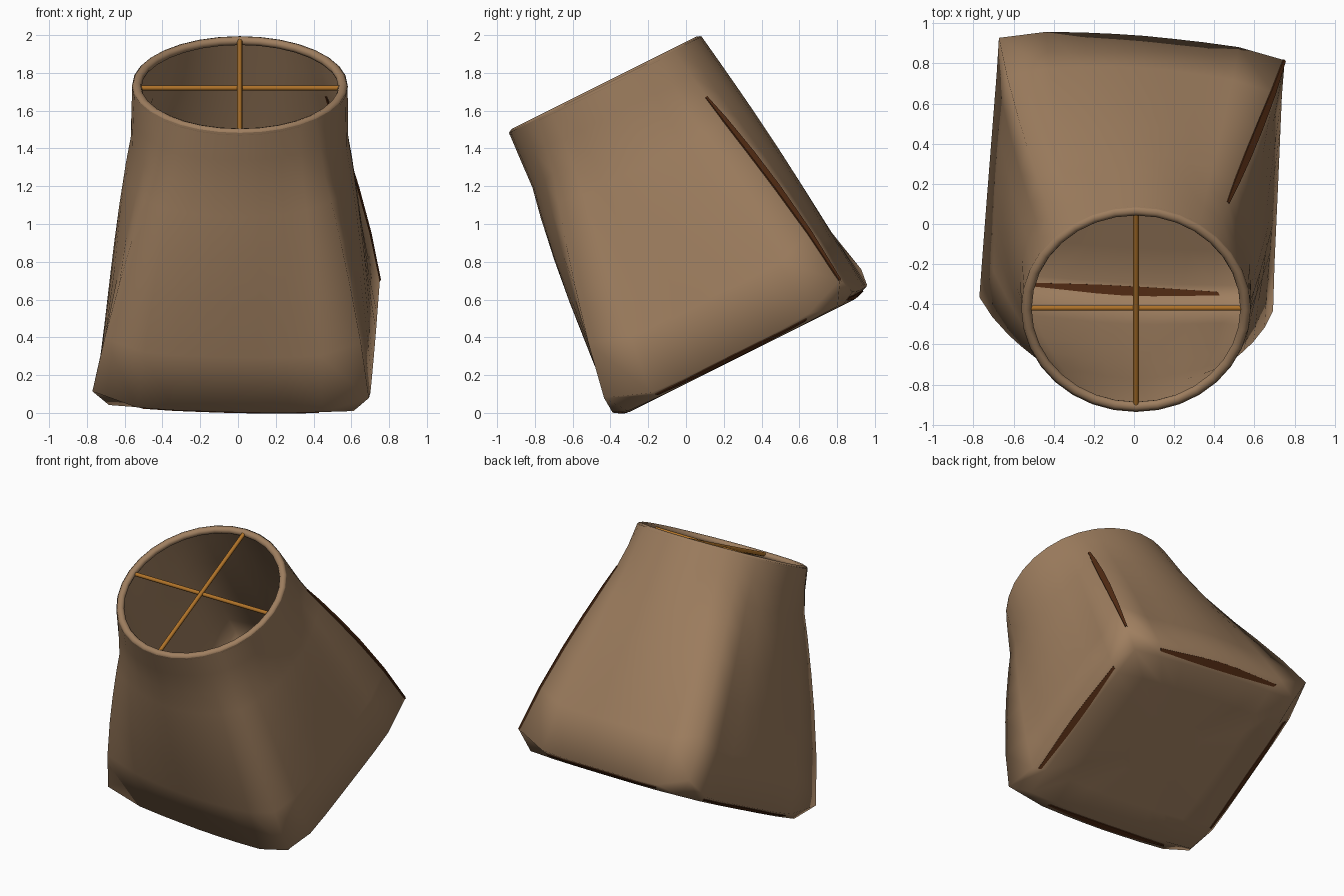
import bpy, bmesh, math
from mathutils import Vector, Matrix

if "Cube" in bpy.data.objects:
    bpy.data.objects.remove(bpy.data.objects["Cube"])

N = 32
CY = 0.395                 # axis position in the tilted frame
TOP = 1.745                # rim height along the axis
TWIST = -0.07
TILT = Matrix.Rotation(math.atan2(0.51, 1.02), 4, 'X')


def material(name, rgb):
    m = bpy.data.materials.new(name)
    m.diffuse_color = (*rgb, 1)
    m.use_nodes = True
    m.node_tree.nodes["Principled BSDF"].inputs["Base Color"].default_value = m.diffuse_color
    return m


TAN = material("woven_tan", (0.345, 0.21, 0.115))
DARK = material("dark_seam_brown", (0.09, 0.026, 0.007))
WOOD = material("orange_wood", (0.43, 0.17, 0.022))


def finish(name, bm, mat, angle):
    bmesh.ops.recalc_face_normals(bm, faces=bm.faces)
    me = bpy.data.meshes.new(name)
    bm.to_mesh(me)
    bm.free()
    me.materials.append(mat)
    for p in me.polygons:
        p.use_smooth = True
    me.set_sharp_from_angle(angle=math.radians(angle))
    ob = bpy.data.objects.new(name, me)
    bpy.context.collection.objects.link(ob)
    ob.matrix_world = TILT
    return ob


def square(k):
    """Unit square point, closeness to a corner (0..1), circle point."""
    a = 2 * math.pi * k / N
    c, s = math.cos(a), math.sin(a)
    big, small = max(abs(c), abs(s)), min(abs(c), abs(s))
    return Vector((c / big, s / big, 0)), small / big, Vector((c, s, 0))


def place(p, z, t):
    """Twist and slightly skew the right side, then move onto the axis."""
    q = Matrix.Rotation(TWIST * t, 3, 'Z') @ p
    right = max(0, q.x) * t
    return Vector((q.x - 0.045 * right * q.y + 0.01 * (1 - t),
                   q.y * (1 - 0.045 * right) + CY, z))


def wall(k, t):
    """Wall point: circle at t=0 blending to a square at t=1, fuller at the back."""
    sq, s, ci = square(k)
    back = max(0, (ci.y - 0.6) / 0.4)
    front = max(0, (-ci.y - 0.6) / 0.4)
    flare = max(0, (t - 0.2) / 0.8) ** 0.9
    flare += (t - flare) * back
    belly = math.sin(math.pi * t) * (0.01 + 0.022 * front + 0.012 * back)
    size = 0.57 + (0.15 + 0.022 * back + 0.008 * front) * flare + belly
    p = (ci * size).lerp(sq * size, 1 - (1 - t) ** 1.3)
    low = 0.17 + 0.095 * s ** 6
    return place(p, TOP + (low - TOP) * t, t)


def base(k, f):
    """Base point, f=1 at the base edge."""
    sq, s, ci = square(k)
    return place(sq * (0.655 - 0.015 * s * s) * f, 0.138 + 0.008 * s ** 4 * f, 1)


# basket body: round mouth, square foot, cut corners
bm = bmesh.new()
rings = [[bm.verts.new(wall(k, t)) for k in range(N)]
         for t in (0, 0.1, 0.2, 0.3, 0.45, 0.6, 0.8, 1)]
rings += [[bm.verts.new(base(k, f)) for k in range(N)] for f in (1, 0.7, 0.35)]
for r0, r1 in zip(rings, rings[1:]):
    for k in range(N):
        bm.faces.new((r0[k], r0[(k + 1) % N], r1[(k + 1) % N], r1[k]))
bm.faces.new(rings[-1])
finish("basket_body", bm, TAN, 120)

# rolled rim
bm = bmesh.new()
M = 8
tube = []
for k in range(N):
    a = 2 * math.pi * k / N
    tube.append([bm.verts.new((
        0.01 + (0.546 + 0.026 * math.cos(b)) * math.cos(a),
        CY + (0.546 + 0.026 * math.cos(b)) * math.sin(a),
        TOP - 0.012 + 0.024 * math.sin(b)))
        for b in (2 * math.pi * j / M for j in range(M))])
for k in range(N):
    r0, r1 = tube[k], tube[(k + 1) % N]
    for j in range(M):
        bm.faces.new((r0[j], r1[j], r1[(j + 1) % M], r0[(j + 1) % M]))
finish("basket_rim", bm, TAN, 60)

# crossed sticks in the mouth
for name, ang, z in (("cross_stick_side", 0, 1.726), ("cross_stick_front", math.pi / 2, 1.738)):
    bm = bmesh.new()
    mat = (Matrix.Translation((0.01, CY, z)) @ Matrix.Rotation(ang, 4, 'Z')
           @ Matrix.Rotation(math.pi / 2, 4, 'Y'))
    bmesh.ops.create_cone(bm, cap_ends=True, segments=8, radius1=0.014,
                          radius2=0.014, depth=1.07, matrix=mat)
    finish(name, bm, WOOD, 50)


def ribbon(name, rows):
    """Thin tapering plate from rows of (middle, half width, normal)."""
    bm = bmesh.new()
    loops = []
    for i, (mid, half, nrm) in enumerate(rows):
        taper = max(0.35, math.sin(math.pi * i / (len(rows) - 1)) ** 0.6)
        h, n = half * taper, nrm.normalized() * 0.0048
        loops.append([bm.verts.new(v) for v in
                      (mid + h + n, mid - h + n, mid - h - n, mid + h - n)])
    for a, b in zip(loops, loops[1:]):
        for j in range(4):
            bm.faces.new((a[j], a[(j + 1) % 4], b[(j + 1) % 4], b[j]))
    bm.faces.new(loops[0])
    bm.faces.new(loops[-1])
    finish(name, bm, DARK, 30)


# dark seams along the four base edges
for name, k0 in (("right", 0), ("back", 8), ("left", 16), ("front", 24)):
    rows = []
    out = square(k0)[0] * 0.45 + Vector((0, 0, -1))
    for k in range(k0 - 3, k0 + 4):
        a, b = wall(k, 1), base(k, 1)
        rows.append(((a + b) / 2, (a - b) * 0.3, out))
    ribbon("base_seam_" + name, rows)

# dark seam up the back right corner
rows = []
across = Vector((1, -1.15, 0)).normalized()
out = Vector((1.15, 1, 0.2)).normalized()
for t in (0.2, 0.3, 0.45, 0.6, 0.8, 1):
    rows.append((wall(4, t) - out * 0.003, across * 0.02, out))
ribbon("corner_seam", rows)
